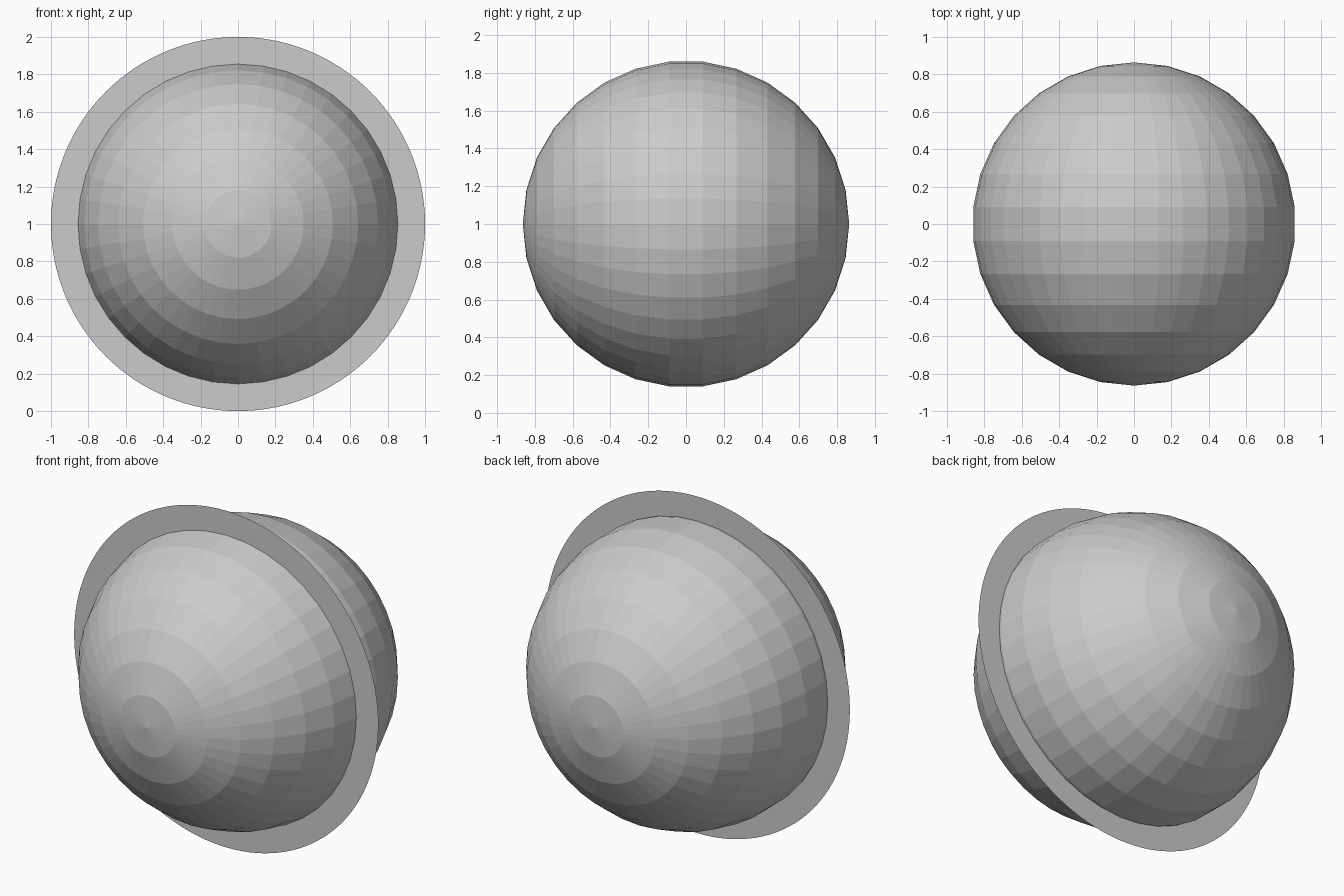
import bpy
from math import pi

if "Cube" in bpy.data.objects:
    bpy.data.objects.remove(bpy.data.objects["Cube"])

# Faceted ball with its poles facing front and back
bpy.ops.mesh.primitive_uv_sphere_add(segments=40, ring_count=15, radius=0.864,
                                     location=(0, 0, 1), rotation=(pi / 2, 0, 0))
bpy.context.object.name = "faceted_ball"

# Paper-thin upright disc cutting through the ball just ahead of its middle
bpy.ops.mesh.primitive_circle_add(vertices=128, radius=1.0, fill_type='NGON',
                                  location=(0, -0.11, 1), rotation=(pi / 2, 0, 0))
bpy.context.object.name = "thin_disc"
